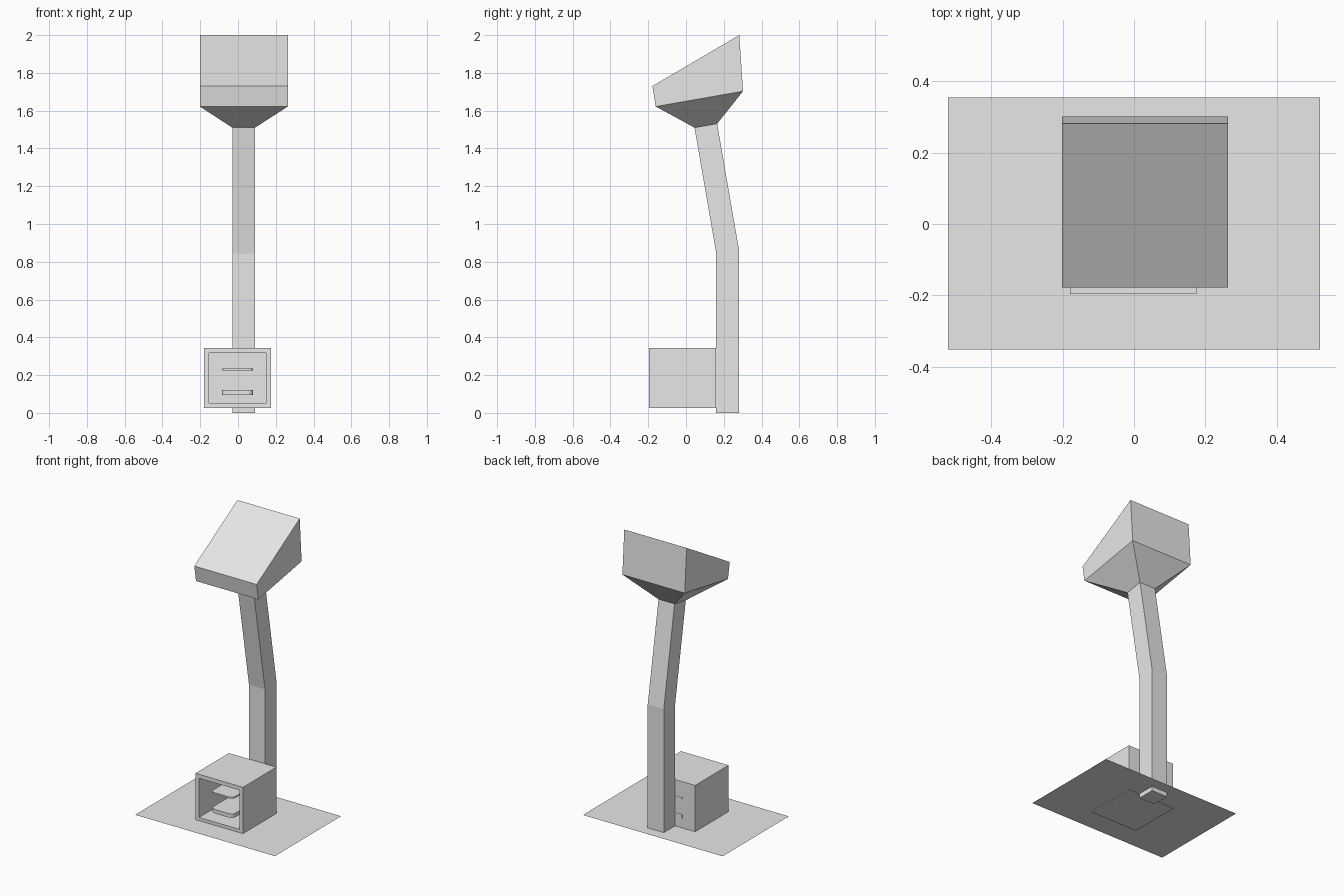
import bpy
import bmesh
from mathutils import Vector

old = bpy.data.objects.get("Cube")
if old:
    bpy.data.objects.remove(old, do_unlink=True)

grey = bpy.data.materials.new("light_grey")
grey.use_nodes = True
grey.diffuse_color = (0.8, 0.8, 0.8, 1)
grey.node_tree.nodes["Principled BSDF"].inputs["Base Color"].default_value = grey.diffuse_color


def finish(name, bm):
    mesh = bpy.data.meshes.new(name)
    bm.to_mesh(mesh)
    bm.free()
    mesh.materials.append(grey)
    obj = bpy.data.objects.new(name, mesh)
    bpy.context.collection.objects.link(obj)
    return obj


def loft(name, rings):
    """Join rings given as (x range, front (y, z), back (y, z)) and cap both ends."""
    bm = bmesh.new()
    loops = []
    for (x0, x1), front, back in rings:
        corners = [(x0, *front), (x1, *front), (x1, *back), (x0, *back)]
        loops.append([bm.verts.new(c) for c in corners])
    for low, high in zip(loops, loops[1:]):
        for i in range(4):
            j = (i + 1) % 4
            bm.faces.new((low[i], low[j], high[j], high[i]))
    bm.faces.new(loops[0][::-1])
    bm.faces.new(loops[-1])
    bmesh.ops.recalc_face_normals(bm, faces=bm.faces)
    return finish(name, bm)


def box_mesh(low, high):
    low, high = Vector(low), Vector(high)
    bm = bmesh.new()
    bmesh.ops.create_cube(bm, size=1)
    bmesh.ops.scale(bm, vec=high - low, verts=bm.verts)
    bmesh.ops.translate(bm, vec=(low + high) / 2, verts=bm.verts)
    return bm


# Ground plate, a single sheet
bm = bmesh.new()
bm.faces.new([bm.verts.new((x, y, 0.03)) for x, y in
              ((-0.522, -0.352), (0.522, -0.352), (0.522, 0.355), (-0.522, 0.355))])
finish("base_plate", bm)

# Bent post
post_x = (-0.03, 0.09)
neck = (post_x, (0.045, 1.51), (0.165, 1.531))
loft("post", [
    (post_x, (0.16, 0), (0.28, 0)),
    (post_x, (0.16, 0.845), (0.28, 0.865)),
    neck,
])

# Head: flared neck below a sloping wedge
head_x = (-0.202, 0.264)
loft("head", [
    neck,
    (head_x, (-0.16, 1.622), (0.302, 1.703)),
    (head_x, (-0.178, 1.73), (0.282, 2.0)),
])

# Box with an open front
bm = box_mesh((-0.18, -0.197, 0.025), (0.175, 0.16, 0.343))
bm.normal_update()
front = min(bm.faces, key=lambda f: f.normal.y)
bmesh.ops.inset_region(bm, faces=[front], thickness=0.038)
cavity = bmesh.ops.extrude_face_region(bm, geom=[front])
bmesh.ops.translate(bm, vec=(0, 0.32, 0),
                    verts=[v for v in cavity["geom"] if isinstance(v, bmesh.types.BMVert)])
if front.is_valid:
    bmesh.ops.delete(bm, geom=[front], context="FACES_ONLY")
bmesh.ops.recalc_face_normals(bm, faces=bm.faces)
finish("storage_box", bm)

# Shelves with rounded front corners
for name, z0, z1 in (("lower_shelf", 0.095, 0.122), ("upper_shelf", 0.225, 0.235)):
    bm = box_mesh((-0.085, -0.17, z0), (0.08, 0.162, z1))
    corners = [e for e in bm.edges
               if all(v.co.y < 0 for v in e.verts)
               and abs(e.verts[0].co.x - e.verts[1].co.x) < 0.001]
    bmesh.ops.bevel(bm, geom=corners, offset=0.03, segments=5, profile=0.5, affect="EDGES")
    finish(name, bm)
